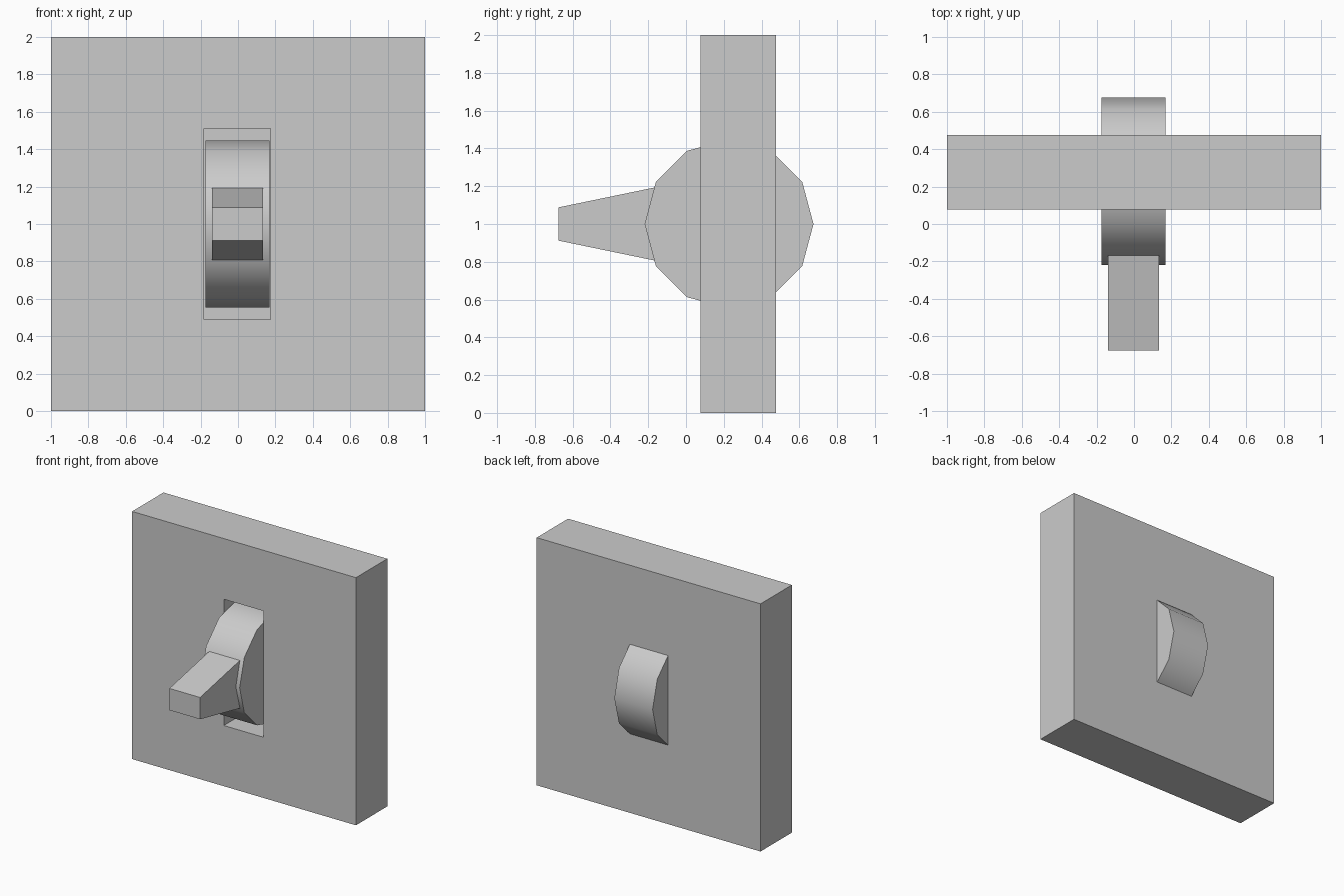
import bpy, bmesh, math

if "Cube" in bpy.data.objects:
    bpy.data.objects.remove(bpy.data.objects["Cube"])


def rect_loft(name, rings):
    """Closed solid through rectangles given as (y, x centre, half width, half height)."""
    bm = bmesh.new()
    loops = []
    for y, cx, hx, hz in rings:
        loops.append([bm.verts.new((cx + sx * hx, y, 1 + sz * hz))
                      for sx, sz in ((-1, -1), (1, -1), (1, 1), (-1, 1))])
    for a, b in zip(loops, loops[1:]):
        for i in range(4):
            j = (i + 1) % 4
            bm.faces.new((a[i], a[j], b[j], b[i]))
    bm.faces.new(loops[0])
    bm.faces.new(loops[-1])
    bmesh.ops.recalc_face_normals(bm, faces=bm.faces)
    mesh = bpy.data.meshes.new(name)
    bm.to_mesh(mesh)
    bm.free()
    obj = bpy.data.objects.new(name, mesh)
    bpy.context.collection.objects.link(obj)
    return obj


# Wall plate with a rectangular pocket sunk into its front
rect_loft("wall_plate", [(0.477, 0, 1, 1), (0.077, 0, 1, 1),
                         (0.077, -0.003, 0.178, 0.51), (0.377, -0.003, 0.178, 0.51)])

# Tapered lever, its base buried in the pivot wheel
rect_loft("lever", [(-0.675, -0.003, 0.137, 0.088), (-0.10, -0.003, 0.137, 0.207)])

# Twelve-sided pivot wheel, smooth rim and sharp caps
bpy.ops.mesh.primitive_cylinder_add(vertices=12, radius=0.447, depth=0.342,
                                    location=(-0.003, 0.228, 1),
                                    rotation=(0, math.radians(90), 0))
wheel = bpy.context.object
wheel.name = "pivot_wheel"
bpy.ops.object.shade_smooth_by_angle(angle=math.radians(40))
